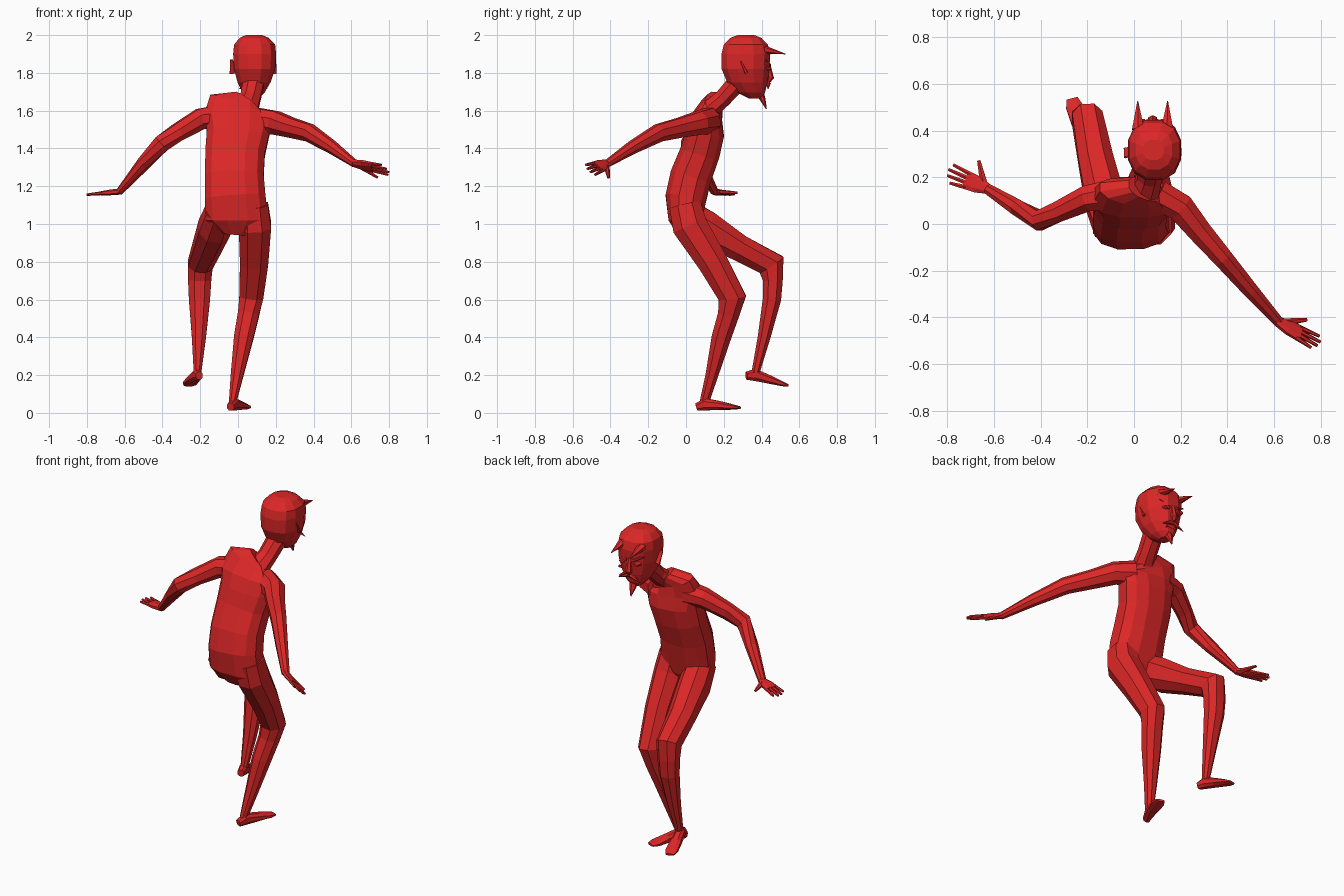
import bpy, bmesh, math
from mathutils import Vector as V

red = bpy.data.materials.new("devil red")
red.diffuse_color = (0.72, 0.02, 0.02, 1)


def loft(name, st, ref=(1, 0, 0), n=8, p=1.0, normal=None, turn=0.5):
    """Flat-shaded tube through stations (x, y, z, half width, half depth)."""
    bm = bmesh.new()
    pts = [V(s[:3]) for s in st]
    rings = []
    for i, s in enumerate(st):
        a = (pts[i] - pts[i - 1]).normalized() if i else V()
        b = (pts[i + 1] - pts[i]).normalized() if i < len(st) - 1 else V()
        t = V(normal) if normal else (a + b).normalized()
        u = V(ref)
        u = (u - t * u.dot(t)).normalized()
        w = t.cross(u)
        ring = []
        for k in range(n):
            ang = 2 * math.pi * (k + turn) / n
            c, d = math.cos(ang), math.sin(ang)
            c = math.copysign(abs(c) ** p, c)
            d = math.copysign(abs(d) ** p, d)
            ring.append(bm.verts.new(pts[i] + u * c * s[3] + w * d * s[4]))
        rings.append(ring)
    for r, q in zip(rings, rings[1:]):
        for k in range(n):
            bm.faces.new((r[k], r[(k + 1) % n], q[(k + 1) % n], q[k]))
    bm.faces.new(rings[0][::-1])
    bm.faces.new(rings[-1])
    bmesh.ops.recalc_face_normals(bm, faces=bm.faces)
    me = bpy.data.meshes.new(name)
    bm.to_mesh(me)
    bm.free()
    me.materials.append(red)
    ob = bpy.data.objects.new(name, me)
    bpy.context.collection.objects.link(ob)
    return ob


def spike(name, a, b, r, tip=0.002, ref=(1, 0, 0.01), n=6, flat=1.0):
    return loft(name, [(*a, r, r * flat), (*b, tip, tip * flat)], ref, n)


# Torso, neck and head
loft("torso", [(-.01, .0, .945, .07, .045), (-.005, -.005, 1.02, .17, .09),
               (-.015, .0, 1.14, .165, .112), (-.02, .025, 1.25, .16, .113),
               (-.015, .075, 1.38, .162, .108), (0, .1, 1.48, .17, .105),
               (0, .11, 1.56, .185, .085), (.01, .13, 1.615, .175, .06),
               (.04, .15, 1.65, .08, .05)], n=12, p=.8)
loft("neck", [(.04, .12, 1.6, .07, .055), (.065, .195, 1.665, .058, .05),
              (.085, .28, 1.76, .06, .055)])
loft("head", [(.08, .365, 1.665, .03, .035), (.082, .345, 1.695, .06, .075),
              (.085, .325, 1.75, .09, .11), (.088, .315, 1.82, .112, .13),
              (.088, .317, 1.9, .117, .133), (.088, .317, 1.95, .112, .12),
              (.086, .317, 1.985, .08, .085), (.084, .317, 2.0, .045, .045)],
     n=12, p=.85, normal=(0, 0, 1))

# Face: horns, ears, eyes, brows and moustache on both sides
fx = .08
for s in (-1, 1):
    spike("horn", (fx + s * .062, .405, 1.925), (fx + s * .064, .527, 1.9), .03, flat=.8)
    spike("ear", (fx + s * .105, .32, 1.8), (fx + s * .115, .285, 1.87), .022, .008, flat=.5)
    spike("eye", (fx + s * .048, .42, 1.825), (fx + s * .048, .45, 1.823), .024, .015, n=8, flat=.6)
    spike("brow", (fx + s * .015, .44, 1.84), (fx + s * .085, .42, 1.872), .012, .004)
    spike("moustache", (fx + s * .005, .435, 1.745), (fx + s * .075, .435, 1.715), .014)
loft("nose", [(fx, .435, 1.85, .01, .01), (fx, .448, 1.775, .022, .018),
              (fx, .438, 1.755, .012, .01)], n=6)
spike("mouth", (fx - .035, .415, 1.72), (fx + .035, .415, 1.72), .01, .01, ref=(0, 1, 0))
loft("goatee", [(fx, .39, 1.7, .028, .022), (fx, .408, 1.655, .02, .014),
                (fx, .425, 1.61, .003, .003)], n=6)

# Legs
loft("right_leg", [(.08, -.005, 1.1, .085, .09), (.09, .02, .99, .092, .1),
                   (.085, .14, .8, .08, .085), (.07, .245, .61, .068, .078),
                   (.055, .225, .52, .06, .06), (.03, .187, .4, .055, .055),
                   (-.005, .137, .2, .036, .036), (-.03, .095, .05, .02, .026)], p=.9)
loft("left_leg", [(-.09, -.02, 1.07, .085, .08), (-.125, .1, .98, .09, .1),
                  (-.165, .28, .875, .08, .075), (-.2, .452, .785, .07, .08),
                  (-.203, .46, .7, .066, .056), (-.204, .455, .6, .06, .052),
                  (-.207, .413, .4, .04, .036), (-.215, .365, .2, .02, .022)], p=.9)


# Feet: wedge from heel to toe
def foot(name, heel, toe):
    h, t = V(heel), V(toe)
    st = []
    for f, w, d, z in ((0, .02, .022, .012), (.2, .026, .034, .024), (.55, .034, .024, .014),
                       (.85, .038, .014, .004), (1, .026, .007, 0)):
        st.append((*(h.lerp(t, f) + V((0, 0, z))), w, d))
    loft(name, st, ref=(1, 0, 0), p=.8)


foot("right_foot", (-.04, .06, .02), (.045, .283, .028))
foot("left_foot", (-.205, .32, .185), (-.265, .537, .146))

# Arms
up = (0, 0, 1)
loft("right_arm", [(.1, .125, 1.545, .075, .07), (.2, .07, 1.535, .066, .065),
                   (.28, -.03, 1.51, .056, .055), (.38, -.145, 1.482, .05, .046),
                   (.5, -.285, 1.405, .036, .036), (.62, -.42, 1.318, .02, .024)], up)
loft("left_arm", [(-.1, .125, 1.565, .07, .07), (-.2, .11, 1.555, .06, .06),
                  (-.32, .055, 1.485, .05, .048), (-.405, .015, 1.425, .05, .046),
                  (-.5, .07, 1.32, .038, .038), (-.63, .152, 1.168, .018, .024)], up)


# Hands: flat palm, four fanned fingers and a thumb
def hand(name, wrist, tip, thumb):
    w, t, th = V(wrist), V(tip), V(thumb)
    d = t - w
    f = d.normalized()
    side = th - w
    side = (side - f * side.dot(f)).normalized()
    loft(name + "_palm", [(*w, .022, .017), (*(w + d * .28), .038, .016),
                          (*(w + d * .56), .042, .011)], side, p=.8)
    for k, ln in zip((-1.5, -.5, .5, 1.5), (.86, .97, 1, .94)):
        spike(name + "_finger", w + d * .5 + side * k * .02, w + d * ln + side * k * .026,
              .011, .007, ref=side, flat=.9)
    spike(name + "_thumb", w + d * .15 + side * .012, th, .018, .008, ref=side, flat=.8)


hand("right_hand", (.61, -.415, 1.322), (.795, -.515, 1.283), (.74, -.41, 1.245))
hand("left_hand", (-.62, .148, 1.172), (-.8, .222, 1.155), (-.665, .272, 1.165))
